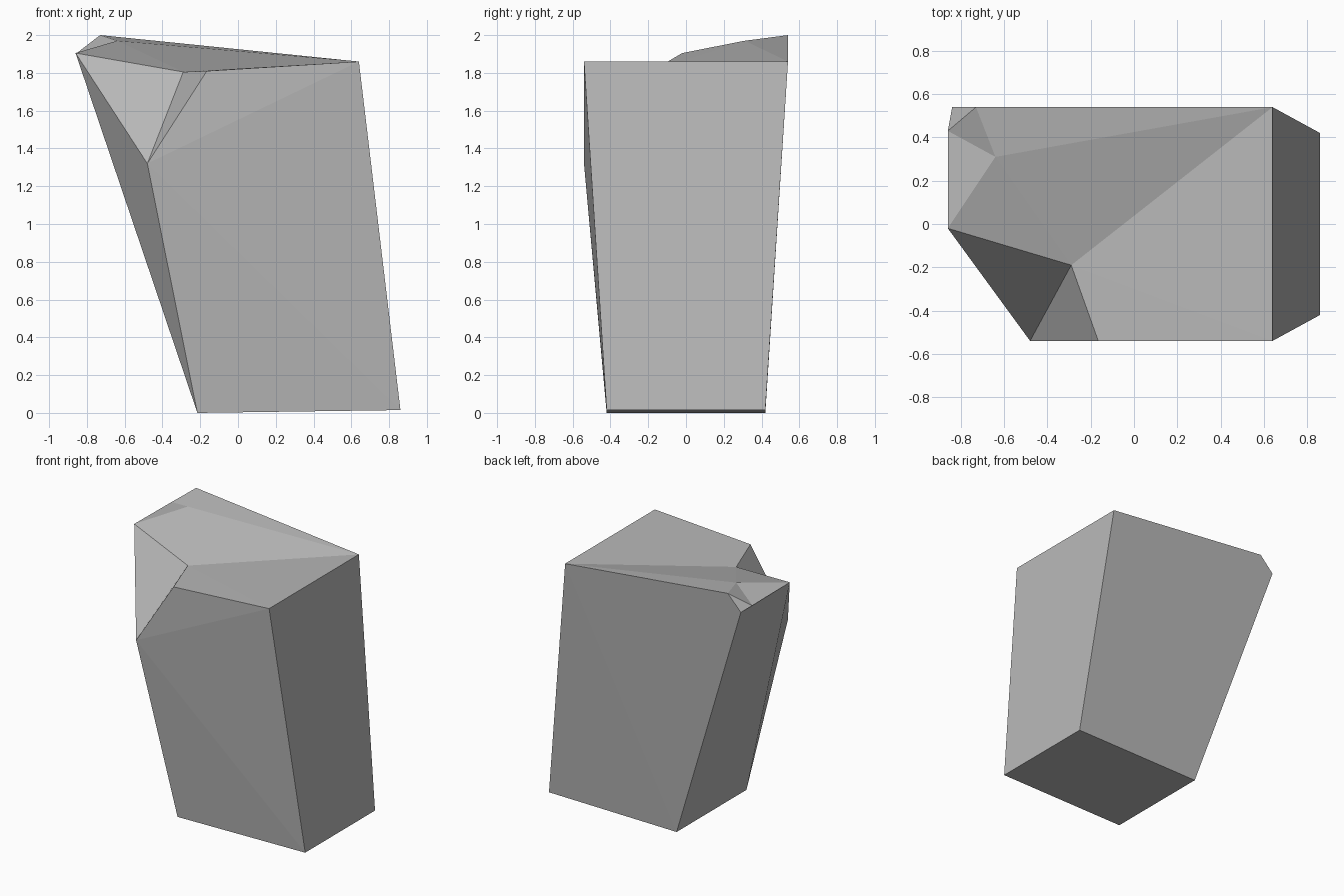
import bpy
import bmesh

default_cube = bpy.data.objects.get("Cube")
if default_cube:
    bpy.data.objects.remove(default_cube, do_unlink=True)


def make_material(name, colour):
    material = bpy.data.materials.new(name)
    material.use_nodes = True
    material.diffuse_color = colour
    material.node_tree.nodes["Principled BSDF"].inputs["Base Color"].default_value = colour
    return material


# Corners of the rock, one letter each
corners = {
    # base
    "A": (-.215, -.42, 0), "B": (.86, -.42, .015),
    "C": (.86, .42, .015), "D": (-.215, .42, 0),
    # straight top edge
    "E": (.64, -.54, 1.86), "F": (.64, .54, 1.86),
    # chipped front corner
    "G": (-.48, -.54, 1.32), "H": (-.165, -.54, 1.81),
    "I": (-.29, -.19, 1.805), "J": (-.86, -.02, 1.905),
    # chipped back corner
    "K": (-.86, .43, 1.90), "L": (-.84, .54, 1.885),
    "M": (-.73, .54, 2), "N": (-.64, .31, 1.97),
}

# Facets grouped by side, each spelled by its corners
facets = {
    "underside": "ADCB",
    "straight side": "BCFE",
    "front": "ABG BEG GEH",
    "back": "CDF FDLM",
    "slanted side": "AGJ AJD JLD JKL",
    "front chip": "GHI GIJ",
    "back chip": "KML KNM",
    "top": "EFI EIH FNI NJI FMN KJN",
}

bm = bmesh.new()
verts = {letter: bm.verts.new(point) for letter, point in corners.items()}
for side in facets.values():
    for facet in side.split():
        bm.faces.new([verts[letter] for letter in facet])
bmesh.ops.recalc_face_normals(bm, faces=bm.faces[:])

mesh = bpy.data.meshes.new("rock")
bm.to_mesh(mesh)
bm.free()
mesh.materials.append(make_material("stone grey", (.48, .48, .48, 1)))
rock = bpy.data.objects.new("rock", mesh)
bpy.context.collection.objects.link(rock)
